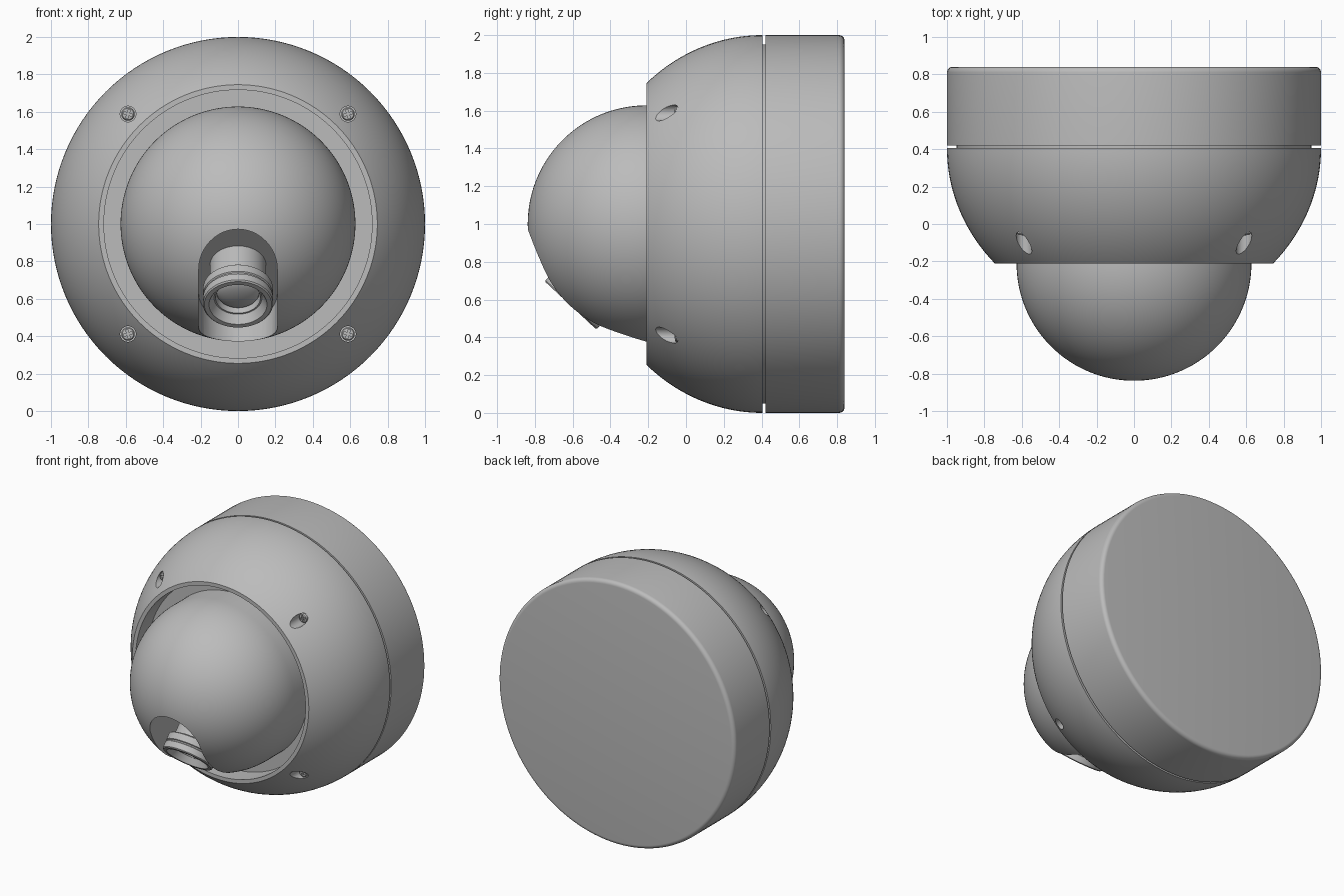
import bpy, bmesh, math
from mathutils import Matrix, Vector

if "Cube" in bpy.data.objects:
    bpy.data.objects.remove(bpy.data.objects["Cube"], do_unlink=True)

grey = bpy.data.materials.new("satin_grey")
grey.use_nodes = True
GREY = (0.5, 0.5, 0.5, 1)
grey.diffuse_color = GREY
grey.node_tree.nodes["Principled BSDF"].inputs["Base Color"].default_value = GREY

# Local z points outward: "front" faces -y, "tilt" looks forward and down
FRONT = Matrix.Translation((0, 0, 1)) @ Matrix.Rotation(math.radians(90), 4, 'X')
TILT = Matrix.Translation((0, -0.21, 1)) @ Matrix.Rotation(math.radians(137), 4, 'X')


def finish(name, bm, matrix):
    bmesh.ops.remove_doubles(bm, verts=bm.verts, dist=1e-5)
    bmesh.ops.recalc_face_normals(bm, faces=bm.faces)
    bm.transform(matrix)
    mesh = bpy.data.meshes.new(name)
    bm.to_mesh(mesh)
    bm.free()
    mesh.materials.append(grey)
    ob = bpy.data.objects.new(name, mesh)
    bpy.context.collection.objects.link(ob)
    return ob


def lathe(name, profile, matrix, steps=128):
    """Spin (radius, height) points around local z."""
    bm = bmesh.new()
    vs = [bm.verts.new((r, 0, h)) for r, h in profile]
    es = [bm.edges.new(p) for p in zip(vs, vs[1:])]
    bmesh.ops.spin(bm, geom=vs + es, cent=(0, 0, 0), axis=(0, 0, 1),
                   angle=math.tau, steps=steps, use_merge=False)
    return finish(name, bm, matrix)


def prism(name, outline, low, high, matrix):
    """Extrude a flat outline along local z."""
    bm = bmesh.new()
    face = bm.faces.new([bm.verts.new((x, y, low)) for x, y in outline])
    top = bmesh.ops.extrude_face_region(bm, geom=[face])["geom"]
    bmesh.ops.translate(bm, vec=(0, 0, high - low),
                        verts=[v for v in top if isinstance(v, bmesh.types.BMVert)])
    return finish(name, bm, matrix)


def select(ob):
    bpy.ops.object.select_all(action='DESELECT')
    ob.select_set(True)
    bpy.context.view_layer.objects.active = ob


def cut(ob, cutter):
    mod = ob.modifiers.new("cut", 'BOOLEAN')
    mod.operation, mod.solver, mod.object = 'DIFFERENCE', 'EXACT', cutter
    select(ob)
    bpy.ops.object.modifier_apply(modifier=mod.name)
    bpy.data.objects.remove(cutter, do_unlink=True)


def smooth(ob):
    select(ob)
    bpy.ops.object.shade_smooth_by_angle(angle=math.radians(30))


def arc(n, start, end):
    return [start + (end - start) * i / n for i in range(n + 1)]


# Rear base with rounded back edge and a narrower neck forming the seam groove
edge = [(0.97 + 0.03 * math.sin(a), -0.81 - 0.03 * math.cos(a)) for a in arc(6, 0, math.pi / 2)]
base = lathe("rear_base", [(0, -0.84)] + edge
             + [(1, -0.42), (0.95, -0.42), (0.95, -0.39), (0, -0.39)], FRONT)

# Elliptical front shell with a recessed opening
end = math.asin(0.615 / 0.922)
curve = [(math.cos(a), -0.405 + 0.922 * math.sin(a)) for a in arc(28, 0, end)]
shell = lathe("front_shell", [(0, -0.405)] + curve
              + [(0.717, 0.21), (0.717, 0.06), (0, 0.06)], FRONT)

# Screw pockets and cross-head screws
screw_mesh = None
screws = []
for sx in (-1, 1):
    for sz in (-1, 1):
        spot = FRONT @ Matrix.Translation((0.588 * sx, 0.588 * sz, 0))
        cut(shell, lathe("pocket_cutter", [(0, 0.0), (0.042, 0.0), (0.042, 0.3), (0, 0.3)], spot, 32))
        screw = lathe("screw", [(0, -0.01), (0.036, -0.01), (0.036, 0.05),
                                (0.03, 0.058), (0, 0.062)], spot, 32)
        for w, l in ((0.006, 0.024), (0.024, 0.006)):
            cut(screw, prism("slot_cutter", [(-w, -l), (w, -l), (w, l), (-w, l)], 0.04, 0.1,
                             spot @ Matrix.Rotation(0.3 * sx * sz, 4, 'Z')))
        screws.append(screw)

# Ball dome with a rounded slot cut along the viewing direction
ball = [(0.628 * math.cos(a), 0.21 + 0.628 * math.sin(a)) for a in arc(40, 0, math.pi / 2)]
dome = lathe("ball_dome", [(0, -0.1), (0.628, -0.1)] + ball[:-1] + [(0, 0.838)], FRONT)
R, S = 0.21, 0.23
slot = [(R * math.cos(a), S + R * math.sin(a)) for a in arc(24, 0, math.pi)]
slot += [(-x, -y) for x, y in slot]
cut(dome, prism("slot_cutter", slot, 0.3, 0.9, TILT))

# Lens barrel with grooved side and stepped funnel
barrel = lathe("lens_barrel", [
    (0, 0.28), (0.15, 0.28), (0.15, 0.46), (0.18, 0.465), (0.187, 0.472), (0.187, 0.52),
    (0.18, 0.525), (0.18, 0.533), (0.187, 0.538), (0.187, 0.582), (0.18, 0.589), (0.155, 0.589),
    (0.128, 0.54), (0.12, 0.54), (0.115, 0.5), (0, 0.5)], TILT, 96)

# Convex lens
glass = lathe("lens", [(0, 0.49), (0.113, 0.49)]
              + [(0.113 * math.cos(a), 0.5 + 0.04 * math.sin(a)) for a in arc(10, 0, math.pi / 2)][:-1]
              + [(0, 0.54)], TILT, 64)

for ob in [base, shell, dome, barrel, glass] + screws:
    smooth(ob)
